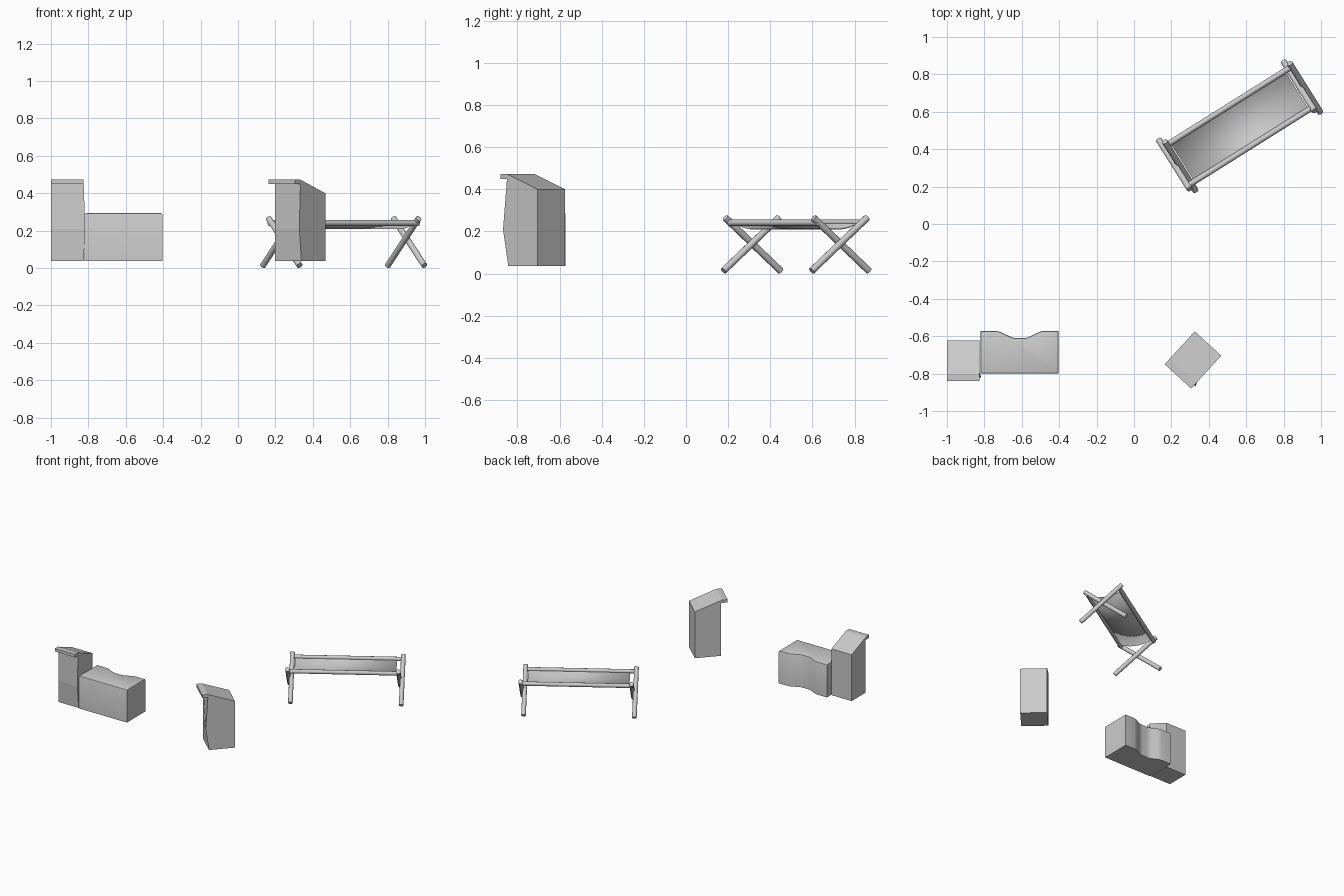
import bpy, bmesh, math
from mathutils import Vector, Matrix

if "Cube" in bpy.data.objects:
    bpy.data.objects.remove(bpy.data.objects["Cube"])


def make(name, verts, faces, matrix=Matrix(), smooth=False):
    me = bpy.data.meshes.new(name)
    bm = bmesh.new()
    vs = [bm.verts.new(v) for v in verts]
    for f in faces:
        bm.faces.new([vs[i] for i in f])
    bmesh.ops.recalc_face_normals(bm, faces=bm.faces)
    bm.to_mesh(me)
    bm.free()
    ob = bpy.data.objects.new(name, me)
    bpy.context.collection.objects.link(ob)
    ob.matrix_world = matrix
    if smooth:
        smooth_shade(ob)
    return ob


def smooth_shade(ob):
    bpy.ops.object.select_all(action='DESELECT')
    ob.select_set(True)
    bpy.context.view_layer.objects.active = ob
    bpy.ops.object.shade_smooth_by_angle(angle=math.radians(40))


def prism_faces(n):
    sides = [(i, (i + 1) % n, n + (i + 1) % n, n + i) for i in range(n)]
    return sides + [tuple(range(n)), tuple(range(n, 2 * n))]


def place(x, y, degrees):
    return Matrix.Translation((x, y, 0)) @ Matrix.Rotation(math.radians(degrees), 4, 'Z')


def rod(name, a, b, r, matrix):
    a, b = Vector(a), Vector(b)
    q = (b - a).to_track_quat('Z', 'Y')
    n = 12
    ring = [q @ Vector((r * math.cos(t), r * math.sin(t), 0))
            for t in (2 * math.pi * i / n for i in range(n))]
    return make(name, [a + p for p in ring] + [b + p for p in ring],
                prism_faces(n), matrix, True)


# Lecterns: side profile with sloped top and front lip, slight bulge at one front corner
BASE = 0.037
side = [(0, BASE), (0, 0.40), (-0.18, 0.473), (-0.217, 0.473),
        (-0.217, 0.45), (-0.172, 0.45), (-0.172, 0.21), (-0.172, BASE)]


def lectern(name, s, matrix):
    n = len(side)
    verts = [[x * s, y * s, z] for x in (-0.0875, 0.0875) for y, z in side]
    verts[n + 6][0] += 0.008
    verts[n + 6][1] -= 0.026
    verts[n + 5][1] -= 0.008
    make(name, verts, prism_faces(n), matrix)


lectern("lectern_by_counter", 1.0, place(-0.9125, -0.623, 0))
lectern("lectern_turned", 1.1, place(0.396, -0.639, -42.5))

# Counter: block with wavy back edge and chamfered top rim
x0, x1, front, back, dip = -0.82, -0.403, -0.80, -0.572, 0.037
outline = [(x0, front), (x1, front)]
steps = 16
outline.append((x1, back))
for i in range(steps + 1):
    t = i / steps
    x = -0.485 - t * (0.735 - 0.485)
    outline.append((x, back - dip * min(1, 1.15 * math.sin(math.pi * t) ** 1.5)))
outline.append((x0, back))
n = len(outline)
counter = make("counter", [(x, y, z) for z in (BASE, 0.293) for x, y in outline],
               prism_faces(n))
bm = bmesh.new()
bm.from_mesh(counter.data)
rim = [e for e in bm.edges if all(v.co.z > 0.29 for v in e.verts)]
bmesh.ops.bevel(bm, geom=rim, offset=0.009, segments=2, profile=0.5, affect='EDGES')
bm.to_mesh(counter.data)
bm.free()
smooth_shade(counter)

# Folding cot: crossed legs at each end, two rails and a sagging cloth
cot = place(0.565, 0.523, 32.1)
for end, sx in (("left", -1), ("right", 1)):
    for leg, sy in (("a", -1), ("b", 1)):
        x = sx * 0.394 + sy * 0.011
        rod(f"cot_leg_{end}_{leg}", (x, -sy * 0.167, 0.013), (x, sy * 0.143, 0.265),
            0.0165, cot)
for rail, sy in (("front", -1), ("back", 1)):
    rod(f"cot_rail_{rail}", (-0.395, sy * 0.122, 0.241), (0.395, sy * 0.122, 0.241),
        0.0155, cot)

ny = 12
verts = []
for x in (-0.362, 0.362):
    for j in range(ny + 1):
        t = 2 * j / ny - 1
        verts.append((x, 0.122 * t, 0.241 - 0.03 * (1 - t * t)))
cloth = make("cot_cloth", verts,
             [(j, j + 1, ny + j + 2, ny + j + 1) for j in range(ny)], cot, True)
thick = cloth.modifiers.new("thickness", 'SOLIDIFY')
thick.thickness = 0.005
thick.offset = 0
